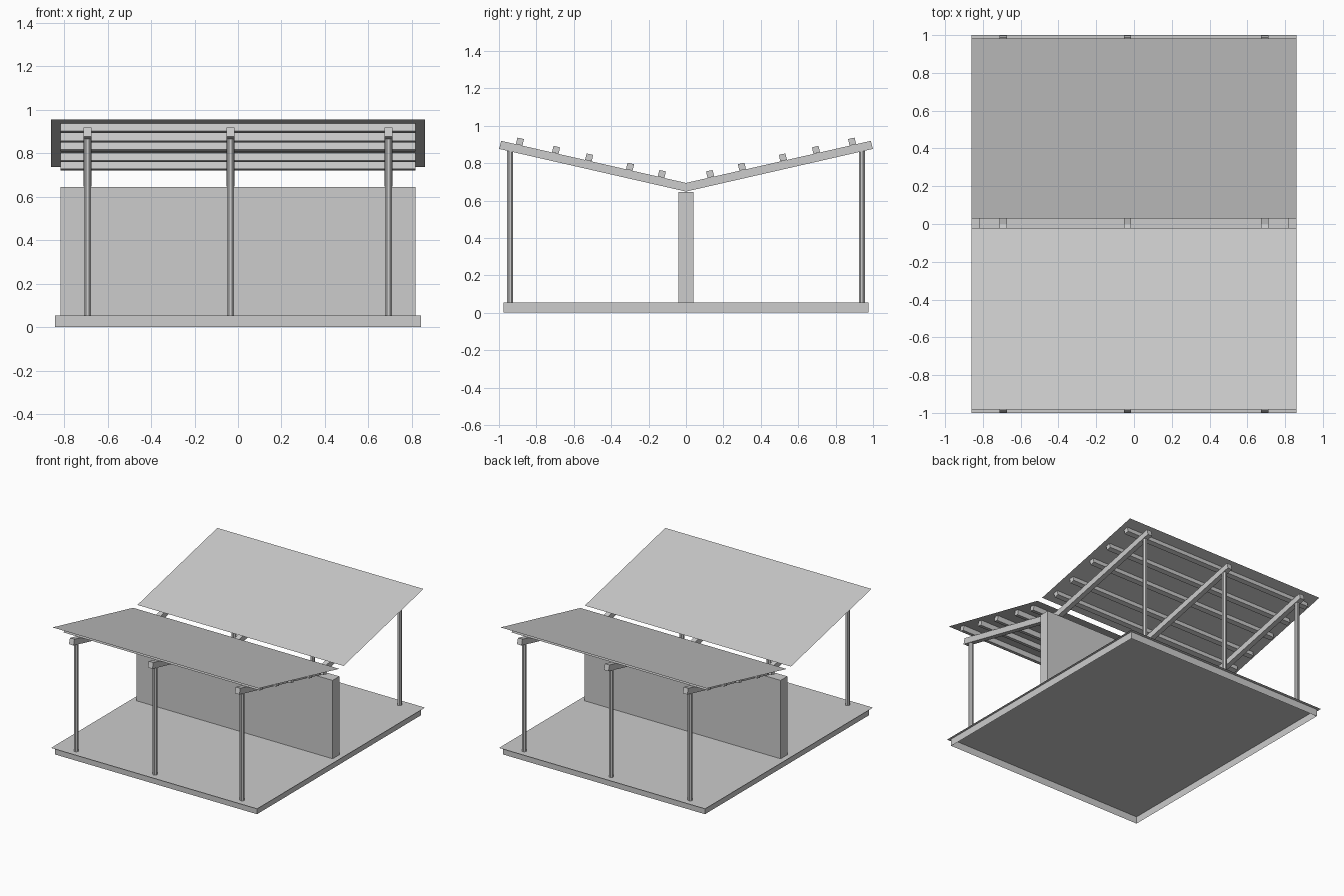
import bpy, math

if "Cube" in bpy.data.objects:
    bpy.data.objects.remove(bpy.data.objects["Cube"])

grey = bpy.data.materials.new("light_grey")
grey.diffuse_color = (0.604, 0.604, 0.604, 1)
grey.use_nodes = True
grey.node_tree.nodes["Principled BSDF"].inputs["Base Color"].default_value = grey.diffuse_color

SLOPE = 0.228                 # rise of each roof wing per unit of y
ANGLE = math.atan(SLOPE)
BEAM_TOP = 0.694              # beam top height at the valley
FLOOR = 0.054
PURLIN = 0.036
BEAM_X = (-0.692, -0.034, 0.692)


def make(name, verts, faces):
    me = bpy.data.meshes.new(name)
    me.from_pydata(verts, [], faces)
    me.materials.append(grey)
    ob = bpy.data.objects.new(name, me)
    bpy.context.collection.objects.link(ob)
    return ob


def box(name, size, loc, tilt=0.0):
    x, y, z = (s / 2 for s in size)
    v = [(a, b, c) for c in (-z, z) for a, b in ((-x, -y), (x, -y), (x, y), (-x, y))]
    f = [(3, 2, 1, 0), (4, 5, 6, 7)]
    f += [(i, (i + 1) % 4, (i + 1) % 4 + 4, i + 4) for i in range(4)]
    ob = make(name, v, f)
    ob.location = loc
    ob.rotation_euler.x = tilt
    return ob


def extrude_x(name, profile, x0, x1):
    # closed (y, z) outline extruded along x
    n = len(profile)
    v = [(x, y, z) for x in (x0, x1) for y, z in profile]
    f = [tuple(reversed(range(n))), tuple(range(n, 2 * n))]
    f += [(i, (i + 1) % n, (i + 1) % n + n, i + n) for i in range(n)]
    return make(name, v, f)


# Floor sheet on an open-bottomed skirt
make("floor_sheet", [(-.86, -1, FLOOR), (.86, -1, FLOOR), (.86, 1, FLOOR), (-.86, 1, FLOOR)],
     [(0, 1, 2, 3)])
corners = ((-.842, -.976), (.842, -.976), (.842, .976), (-.842, .976))
make("floor_skirt", [(x, y, z) for z in (0, FLOOR) for x, y in corners],
     [(i, (i + 1) % 4, (i + 1) % 4 + 4, i + 4) for i in range(4)])

# Central wall
box("central_wall", (1.635, 0.08, 0.645 - FLOOR), (0, 0, (0.645 + FLOOR) / 2))

# V-shaped beams with a slim post at each end
v_profile = [(0, 0.648), (0.999, 0.876), (0.988, 0.919), (0, BEAM_TOP),
             (-0.988, 0.919), (-0.999, 0.876)]
for i, bx in enumerate(BEAM_X):
    extrude_x(f"roof_beam_{i + 1}", v_profile, bx - 0.019, bx + 0.019)
    for side, s in (("front", -1), ("back", 1)):
        bpy.ops.mesh.primitive_cylinder_add(vertices=8, radius=0.017, depth=0.868 - FLOOR,
                                            location=(bx, s * 0.94, (0.868 + FLOOR) / 2),
                                            rotation=(0, 0, math.pi / 8))
        post = bpy.context.object
        post.name = f"{side}_post_{i + 1}"
        post.data.materials.append(grey)

# Purlins and thin roof sheets on both wings
for side, s in (("front", -1), ("back", 1)):
    for i, y in enumerate((0.129, 0.299, 0.518, 0.695, 0.888)):
        z = BEAM_TOP + SLOPE * y + PURLIN / 2 / math.cos(ANGLE)
        box(f"{side}_purlin_{i + 1}", (1.635, PURLIN, PURLIN), (0, s * y, z), s * ANGLE)
    y0, y1 = (0.022, 0.982) if s < 0 else (0.03, 0.982)
    z0, z1 = (BEAM_TOP + 0.038 + SLOPE * y for y in (y0, y1))
    make(f"{side}_roof_sheet",
         [(-.86, s * y0, z0), (.86, s * y0, z0), (.86, s * y1, z1), (-.86, s * y1, z1)],
         [(0, 1, 2, 3) if s > 0 else (3, 2, 1, 0)])
